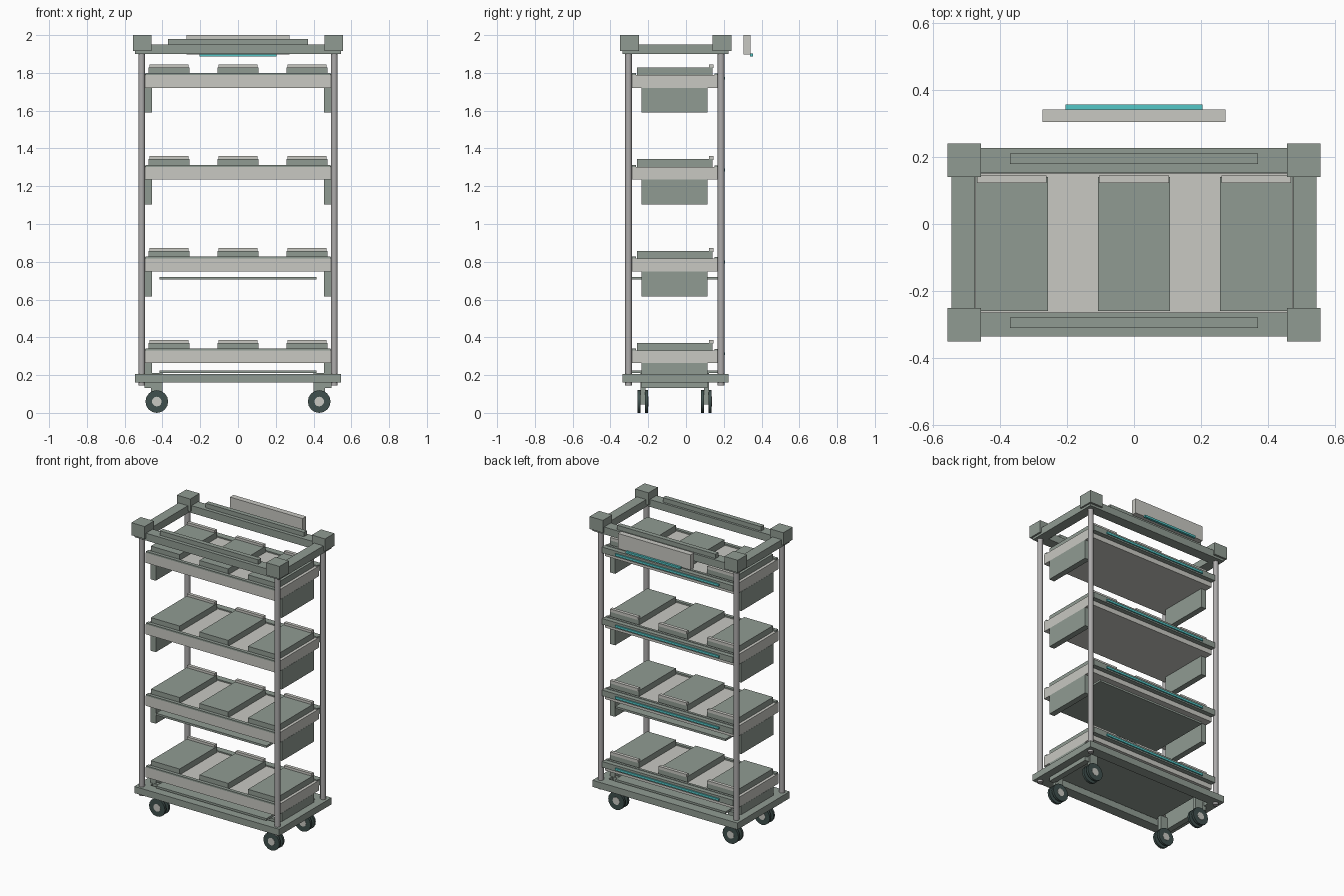
import bpy
import math

cube = bpy.data.objects.get("Cube")
if cube:
    bpy.data.objects.remove(cube, do_unlink=True)


def material(name, r, g, b):
    m = bpy.data.materials.new(name)
    m.diffuse_color = (r, g, b, 1)
    m.use_nodes = True
    m.node_tree.nodes["Principled BSDF"].inputs["Base Color"].default_value = (r, g, b, 1)
    return m


GREEN = material("sage green", 0.28, 0.33, 0.29)
LIGHT = material("warm light grey", 0.58, 0.58, 0.54)
METAL = material("post grey", 0.42, 0.41, 0.41)
TEAL = material("teal", 0.09, 0.57, 0.57)
TYRE = material("dark tyre", 0.05, 0.08, 0.075)


def box(name, x, y, z, mat):
    """Box from (min, max) ranges on each axis."""
    corners = [(a, b, c) for a in x for b in y for c in z]
    faces = [(0, 1, 3, 2), (4, 6, 7, 5), (0, 4, 5, 1),
             (2, 3, 7, 6), (0, 2, 6, 4), (1, 5, 7, 3)]
    mesh = bpy.data.meshes.new(name)
    mesh.from_pydata(corners, [], faces)
    mesh.materials.append(mat)
    ob = bpy.data.objects.new(name, mesh)
    bpy.context.collection.objects.link(ob)
    return ob


def around(c, half):
    return (c - half, c + half)


def cylinder(name, centre, radius, depth, mat, sides=16, along_y=False):
    rot = (math.pi / 2, 0, 0) if along_y else (0, 0, 0)
    bpy.ops.mesh.primitive_cylinder_add(vertices=sides, radius=radius, depth=depth,
                                        location=centre, rotation=rot)
    ob = bpy.context.object
    ob.name = name
    ob.data.materials.append(mat)
    bpy.ops.object.shade_smooth_by_angle()
    return ob


POST_X = 0.51
ENDS_Y = {"front": -0.30, "back": 0.19}
SIDES = {"left": 1, "right": -1}


def frame(name, z):
    """Rectangular frame of four rails."""
    for end, y in ENDS_Y.items():
        box(f"{name}_{end}_rail", (-0.545, 0.545), around(y, 0.036), z, GREEN)
    for side, s in SIDES.items():
        box(f"{name}_{side}_rail", around(s * POST_X, 0.035), (-0.264, 0.154), z, GREEN)


# Frames and grip strips
frame("base", (0.16, 0.205))
frame("top", (1.90, 1.95))
for end, y in ENDS_Y.items():
    box(f"top_{end}_grip", (-0.37, 0.37), around(y + 0.005, 0.016), (1.95, 1.98), GREEN)

# Posts, corner caps and twin-wheel casters
for side, s in SIDES.items():
    for end, y in ENDS_Y.items():
        tag = f"{end}_{side}"
        cylinder(f"{tag}_post", (s * POST_X, y - 0.004, 1.03), 0.018, 1.77, METAL, 12)
        box(f"{tag}_cap", around(s * 0.507, 0.05), around(y, 0.05), (1.915, 2.0), GREEN)
        cx = s * 0.43
        cy = -0.228 if end == "front" else 0.108
        box(f"{tag}_caster_fork", around(cx, 0.03), around(cy, 0.013), (0.045, 0.21), GREEN)
        for k in (-1, 1):
            cylinder(f"{tag}_wheel", (cx, cy + k * 0.02, 0.06), 0.06, 0.016, TYRE, 16, True)
            cylinder(f"{tag}_hub", (cx, cy + k * 0.0265, 0.06), 0.026, 0.006, LIGHT, 12, True)

# Shelves with trims, light strip, bins and hanging side boxes
for i, top in enumerate((0.331, 0.817, 1.303, 1.789), 1):
    n = f"shelf_{i}"
    box(n, (-0.493, 0.493), (-0.288, 0.167), (top - 0.068, top), LIGHT)
    box(f"{n}_front_trim", (-0.49, 0.49), (-0.288, -0.265), (top, top + 0.01), GREEN)
    box(f"{n}_back_trim", (-0.49, 0.49), (0.15, 0.167), (top, top + 0.008), GREEN)
    box(f"{n}_back_bar", (-0.493, 0.493), (0.167, 0.199), (top - 0.035, top + 0.005), GREEN)
    box(f"{n}_light_strip", (-0.39, 0.39), (0.199, 0.207), (top - 0.025, top - 0.01), TEAL)
    for c in (-0.365, 0, 0.365):
        box(f"{n}_bin", around(c, 0.108), (-0.26, 0.14), (top, top + 0.04), GREEN)
        box(f"{n}_bin_lip", around(c, 0.104), (0.122, 0.145), (top + 0.036, top + 0.056), LIGHT)
    for side, s in SIDES.items():
        box(f"{n}_{side}_box", around(s * 0.474, 0.02), (-0.235, 0.113),
            (top - 0.2, top - 0.068), GREEN)

# Thin trays under the lower shelves
for name, z in (("middle_tray", 0.705), ("bottom_tray", 0.21)):
    box(name, (-0.415, 0.415), (-0.288, 0.167), (z, z + 0.014), GREEN)

# Rear panel with its strip
box("rear_panel", (-0.273, 0.273), (0.304, 0.342), (1.897, 2.0), LIGHT)
box("rear_panel_strip", (-0.205, 0.205), (0.34, 0.356), (1.888, 1.902), TEAL)
